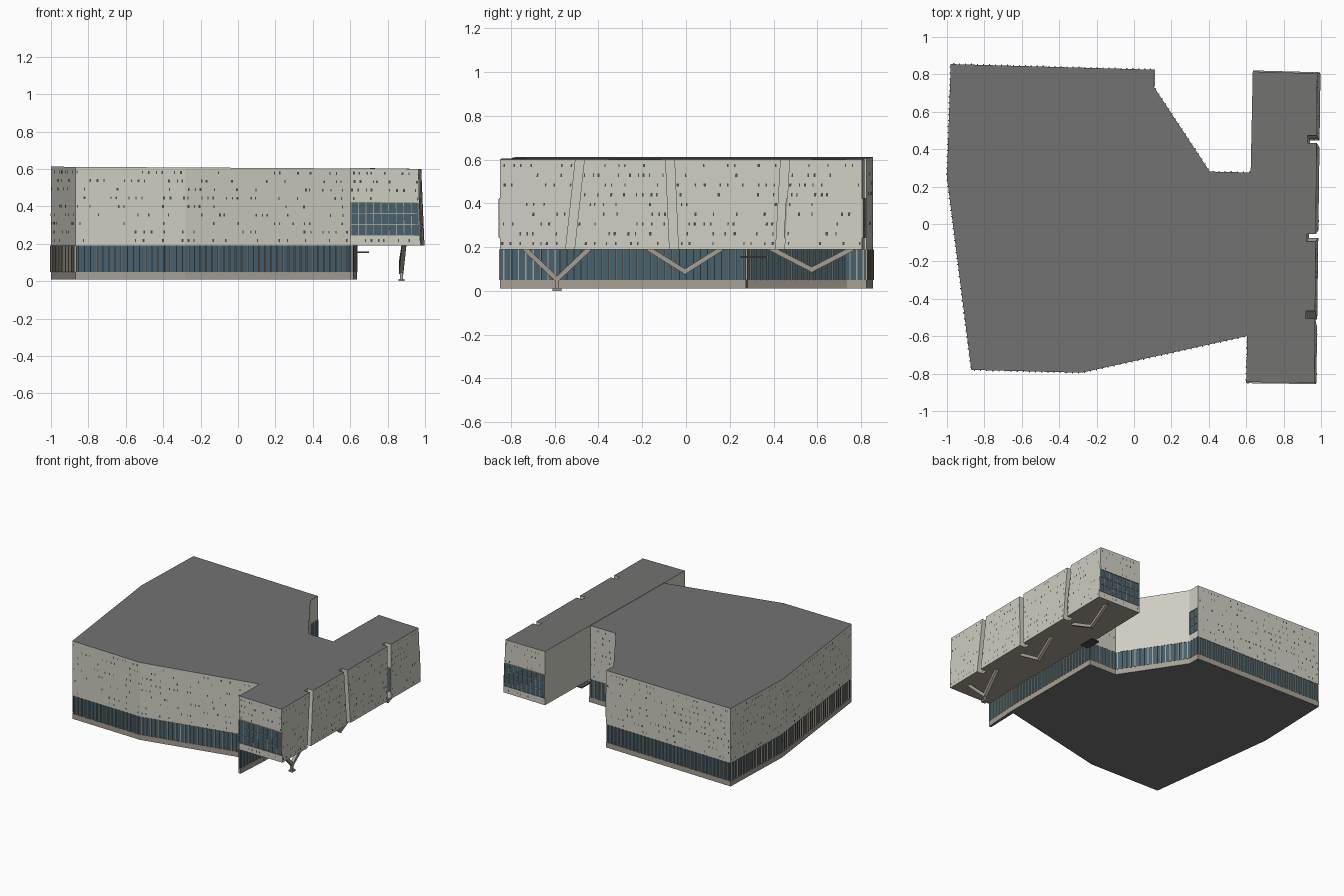
import bpy, bmesh, math, random
from mathutils import Vector, Matrix

random.seed(4)
if "Cube" in bpy.data.objects:
    bpy.data.objects.remove(bpy.data.objects["Cube"])


def material(name, r, g, b):
    m = bpy.data.materials.new(name)
    m.use_nodes = True
    m.diffuse_color = (r, g, b, 1)
    m.node_tree.nodes["Principled BSDF"].inputs["Base Color"].default_value = (r, g, b, 1)
    return m


WALL = material("pale concrete", 0.62, 0.61, 0.54)
ROOF = material("grey roof", 0.17, 0.17, 0.168)
GLASS = material("blue glass", 0.062, 0.12, 0.155)
STONE = material("beige stone", 0.39, 0.35, 0.29)
DARK = material("dark opening", 0.07, 0.075, 0.07)


def finish(name, bm, *mats):
    mesh = bpy.data.meshes.new(name)
    bm.to_mesh(mesh)
    bm.free()
    for m in mats:
        mesh.materials.append(m)
    obj = bpy.data.objects.new(name, mesh)
    bpy.context.collection.objects.link(obj)
    return obj


def loft(name, low, high, side, top, under):
    """Solid between two matching counter-clockwise outlines."""
    bm = bmesh.new()
    a = [bm.verts.new(p) for p in low]
    b = [bm.verts.new(p) for p in high]
    bm.faces.new(b).material_index = 1
    bm.faces.new(a[::-1]).material_index = 2
    n = len(a)
    for i in range(n):
        j = (i + 1) % n
        bm.faces.new((a[i], a[j], b[j], b[i]))
    return finish(name, bm, side, top, under)


def at(outline, z):
    return [Vector((x, y, z)) for x, y in outline]


def edges(low, high):
    """Wall panels as (low start, low end, high start, high end)."""
    n = len(low)
    return [(low[i], low[(i + 1) % n], high[i], high[(i + 1) % n]) for i in range(n)]


def on_wall(wall, u, v, lift=0.002):
    a, b, c, d = wall
    out = (b - a).cross(c - a).normalized()
    return a.lerp(b, u).lerp(c.lerp(d, u), v) + out * lift


def plate(bm, wall, u0, u1, v0, v1, lift=0.002):
    corners = ((u0, v0), (u1, v0), (u1, v1), (u0, v1))
    bm.faces.new([bm.verts.new(on_wall(wall, u, v, lift)) for u, v in corners])


def bar(bm, p, q, width, depth, facing):
    """Box from p to q, its depth along the facing direction."""
    axis = (q - p).normalized()
    side = axis.cross(facing).normalized()
    rot = Matrix((side, axis.cross(side), axis)).transposed().to_4x4()
    size = Matrix.Diagonal((width, depth, (q - p).length, 1))
    bmesh.ops.create_cube(bm, size=1, matrix=Matrix.Translation((p + q) / 2) @ rot @ size)


def normal(wall):
    return (wall[1] - wall[0]).cross(wall[2] - wall[0]).normalized()


PLINTH, SILL, FLOOR = 0.01, 0.05, 0.19

# Main block: plinth, glazed ground storey, solid upper storeys
plan = [(-0.98, 0.855), (-1.0, 0.25), (-0.87, -0.78), (-0.28, -0.795), (0.635, -0.592),
        (0.635, 0.275), (0.405, 0.28), (0.105, 0.735), (0.105, 0.825)]
loft("main_plinth", at(plan, PLINTH), at(plan, SILL), STONE, STONE, ROOF)
inner = [(x * 0.995, y * 0.995) for x, y in plan]
loft("ground_glazing", at(inner, SILL), at(inner, FLOOR), GLASS, GLASS, GLASS)
main_low = at(plan, FLOOR)
main_high = [Vector((x, y, 0.606 - 0.006 * x)) for x, y in plan]
loft("main_upper_block", main_low, main_high, WALL, ROOF, STONE)

# Screen wall running on below the wing
screen = [(0.6, -0.85), (0.618, -0.85), (0.635, -0.58), (0.607, -0.58)]
loft("screen_plinth", at(screen, PLINTH), at(screen, SILL), STONE, STONE, ROOF)
loft("screen_glazing", at(screen, SILL), at(screen, FLOOR), GLASS, GLASS, GLASS)

# Mullions round the ground storey
bm = bmesh.new()
ground = edges(at(plan, SILL), at(plan, FLOOR))
ground += edges(at(screen, SILL), at(screen, FLOOR))
for wall in ground:
    count = max(1, round((wall[1] - wall[0]).length / 0.032))
    for i in range(count):
        u = (i + 0.5) / count
        bar(bm, on_wall(wall, u, 0, 0), on_wall(wall, u, 1, 0), 0.006, 0.01, normal(wall))
finish("ground_mullions", bm, STONE)

# Raised wing with three slanted slots in its outer side
slots = [(-0.53, -0.485), (-0.055, -0.073), (0.43, 0.453)]


def wing_outline(z, front_x, back_x, level):
    def outer(y):
        return front_x + (back_x - front_x) * (y + 0.85) / 1.655

    def point(x, y):
        return Vector((x, y, z + (0.005 if level and x < 0.7 else 0)))
    pts = [point(0.6, -0.845), point(front_x, -0.85)]
    for s in slots:
        lo, hi = s[level] - 0.02, s[level] + 0.02
        for y, cut in ((lo, 0), (lo, 0.05), (hi, 0.05), (hi, 0)):
            pts.append(point(outer(y) - cut, y))
    return pts + [point(back_x, 0.805), point(0.635, 0.815)]


wing_low = wing_outline(FLOOR, 0.975, 0.997, 0)
wing_high = wing_outline(0.6, 0.965, 0.98, 1)
loft("raised_wing", wing_low, wing_high, WALL, ROOF, STONE)

# Glazed bands: wing ends, short notch wall, side of the last slot
main_walls = edges(main_low, main_high)
wing_walls = edges(wing_low, wing_high)
ends = [wing_walls[0], wing_walls[-2]]
notch_end, notch_slope = main_walls[7], main_walls[6]
bands = ends + [notch_end, wing_walls[12]]
glass, frame = bmesh.new(), bmesh.new()
V0, V1 = 0.13, 0.56
for wall in bands:
    plate(glass, wall, 0.01, 0.99, V0, V1)
    out = normal(wall)
    count = max(2, round((wall[1] - wall[0]).length / 0.042))
    for i in range(count + 1):
        u = 0.01 + 0.98 * i / count
        bar(frame, on_wall(wall, u, V0), on_wall(wall, u, V1), 0.004, 0.008, out)
    for k in range(4):
        v = V0 + (V1 - V0) * k / 3
        bar(frame, on_wall(wall, 0.01, v), on_wall(wall, 0.99, v), 0.004, 0.008, out)
finish("band_windows", glass, GLASS)
finish("band_frames", frame, STONE)

# Small scattered slit windows
bm = bmesh.new()
for wall in main_walls + wing_walls:
    length = (wall[1] - wall[0]).length
    inside = wall is main_walls[4] or wall is notch_slope or wall is wing_walls[-1]
    if length < 0.15 or inside:
        continue
    columns, rows = round(length / 0.034), 9
    for i in range(columns):
        for k in range(rows):
            v = (k + 0.6) / (rows + 0.2)
            banded = wall in ends and V0 - 0.05 < v < V1 + 0.03
            if banded or random.random() > 0.42:
                continue
            u = (i + random.uniform(0.25, 0.75)) / columns
            half = random.choice((0.003, 0.003, 0.005)) / length
            plate(bm, wall, u - half, u + half, v - 0.018, v + 0.018)
finish("slit_windows", bm, DARK)

# V-shaped supports below the wing
X = Vector((1, 0, 0))
for name, y, foot, reach in (("front", -0.59, 0.045, 0.15), ("middle", -0.005, 0.083, 0.17),
                             ("back", 0.575, 0.093, 0.19)):
    bm = bmesh.new()
    for s in (-1, 1):
        bar(bm, Vector((0.872, y - s * 0.008, foot)), Vector((0.888, y + s * reach, 0.195)),
            0.022, 0.024, X)
    finish(name + "_v_support", bm, STONE)

# Foot pad and small entrance canopy
bm = bmesh.new()
bar(bm, Vector((0.875, -0.59, 0)), Vector((0.875, -0.59, 0.012)), 0.04, 0.032, X)
bar(bm, Vector((0.873, -0.59, 0.01)), Vector((0.873, -0.59, 0.05)), 0.016, 0.016, X)
finish("support_foot", bm, STONE)
bm = bmesh.new()
bar(bm, Vector((0.665, 0.25, 0.155)), Vector((0.665, 0.37, 0.155)), 0.008, 0.07, X)
finish("entrance_canopy", bm, DARK)
